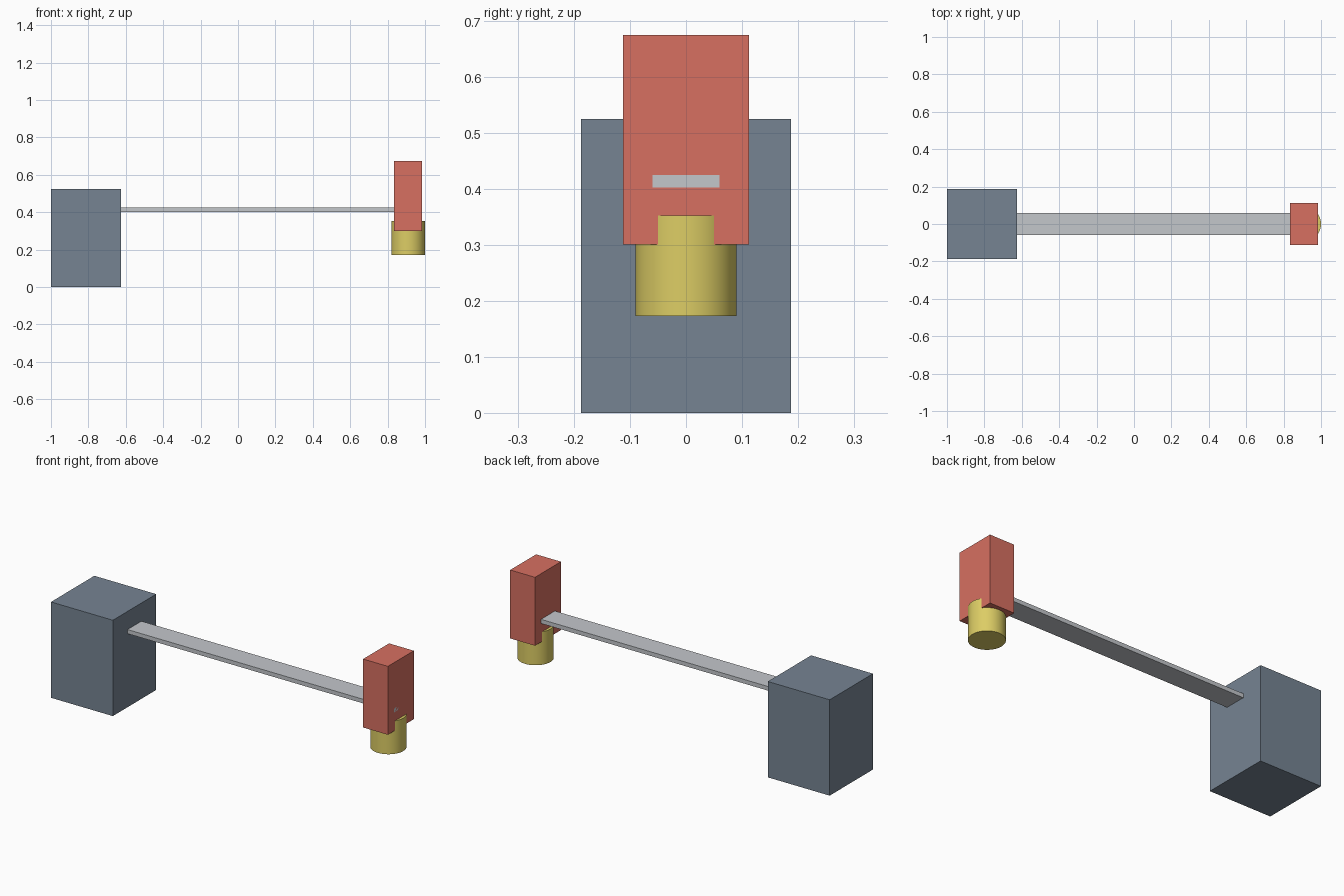
import bpy

if "Cube" in bpy.data.objects:
    bpy.data.objects.remove(bpy.data.objects["Cube"])


def colour(name, rgb):
    m = bpy.data.materials.new(name)
    m.diffuse_color = (*rgb, 1)
    m.use_nodes = True
    m.node_tree.nodes["Principled BSDF"].inputs["Base Color"].default_value = m.diffuse_color
    return m


def box(name, lo, hi, mat):
    mid = [(a + b) / 2 for a, b in zip(lo, hi)]
    bpy.ops.mesh.primitive_cube_add(size=1, location=mid)
    ob = bpy.context.object
    ob.name = name
    ob.scale = [b - a for a, b in zip(lo, hi)]
    bpy.ops.object.transform_apply(location=False, rotation=False, scale=True)
    ob.data.materials.append(mat)
    return ob


slate = colour("slate", (0.18, 0.23, 0.29))
steel = colour("steel", (0.55, 0.57, 0.60))
red = colour("red", (0.68, 0.16, 0.12))
yellow = colour("brass", (0.72, 0.61, 0.13))

# Fixed support at the root of the cantilever
box("support_block", (-1, -0.187, 0), (-0.626, 0.187, 0.524), slate)

# Thin flexible beam, its tip flush with the outer face of the tip block
box("beam", (-0.626, -0.06, 0.402), (0.985, 0.06, 0.4245), steel)

# Tip block carried by the beam
box("tip_block", (0.835, -0.112, 0.30), (0.985, 0.112, 0.674), red)

# Cylinder set into the underside of the tip block
bpy.ops.mesh.primitive_cylinder_add(vertices=64, radius=0.09, depth=0.18,
                                    location=(0.91, 0, 0.2625))
cyl = bpy.context.object
cyl.name = "tip_cylinder"
cyl.data.materials.append(yellow)
bpy.ops.object.shade_smooth_by_angle()
